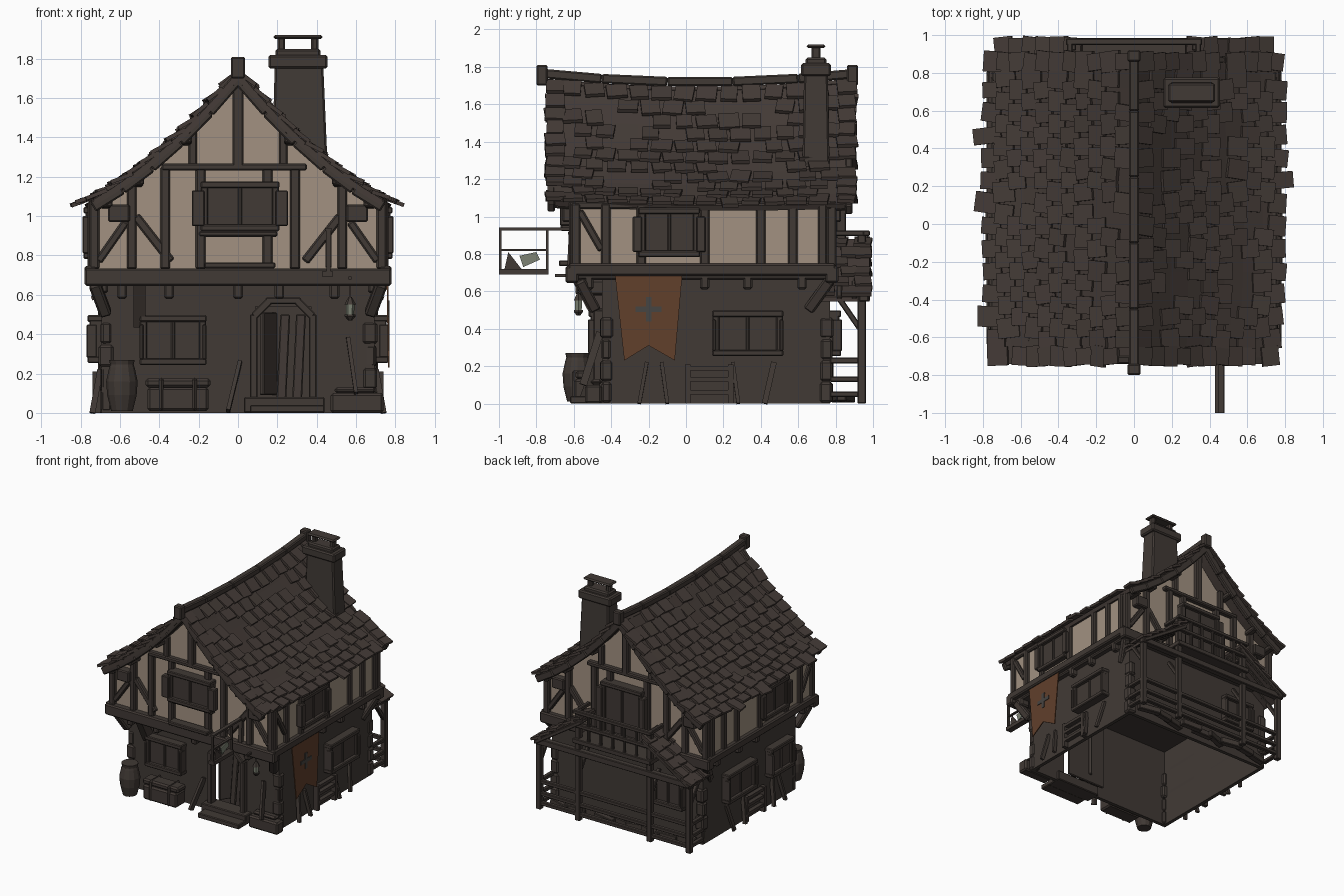
import bpy, bmesh, math, random
from mathutils import Vector, Matrix

if "Cube" in bpy.data.objects:
    bpy.data.objects.remove(bpy.data.objects["Cube"])
random.seed(4)

def material(name, rgb):
    m = bpy.data.materials.new(name)
    m.diffuse_color = (*rgb, 1)
    m.use_nodes = True
    m.node_tree.nodes["Principled BSDF"].inputs["Base Color"].default_value = m.diffuse_color
    return m

TIMBER = material("dark timber", (.052, .041, .035))
STONE = material("dark stone", (.053, .042, .036))
TILE = material("roof tile", (.058, .044, .038))
PLASTER = material("cream plaster", (.36, .285, .22))
CLOTH = material("rust cloth", (.118, .05, .024))
EMBLEM = material("grey emblem", (.062, .058, .054))
GLASS = material("pale glass", (.20, .22, .17))

class Part:
    """Collects boxes, beams and turned shapes into one object."""
    def __init__(self, name, mat, bevel=0):
        self.name, self.mat, self.bevel, self.bm = name, mat, bevel, bmesh.new()
    def cube(self, c, axes, size):
        m = Matrix([a * s for a, s in zip(axes, size)]).transposed().to_4x4()
        bmesh.ops.create_cube(self.bm, size=1, matrix=Matrix.Translation(c) @ m)
    def box(self, x0, x1, y0, y1, z0, z1):
        c = Vector((x0 + x1, y0 + y1, z0 + z1)) / 2
        self.cube(c, Matrix.Identity(3), (abs(x1 - x0), abs(y1 - y0), abs(z1 - z0)))
    def beam(self, a, b, w=.05, t=.05):
        a, b = Vector(a), Vector(b)
        d = (b - a).normalized()
        ref = Vector((1, 0, 0)) if abs(d.x) < abs(d.y) else Vector((0, 1, 0))
        s = d.cross(ref).normalized()
        self.cube((a + b) / 2, (s, d.cross(s), d), (w, t, (b - a).length))
    def lathe(self, c, profile, n=12):
        rings = [[self.bm.verts.new((c[0] + r * math.cos(k * math.tau / n),
                 c[1] + r * math.sin(k * math.tau / n), c[2] + z)) for k in range(n)] for r, z in profile]
        for lo, hi in zip(rings, rings[1:]):
            for k in range(n):
                self.bm.faces.new((lo[k], lo[(k + 1) % n], hi[(k + 1) % n], hi[k]))
        self.bm.faces.new(rings[0][::-1])
        self.bm.faces.new(rings[-1])
    def prism(self, pts, offset):
        f = self.bm.faces.new([self.bm.verts.new(p) for p in pts])
        g = bmesh.ops.extrude_face_region(self.bm, geom=[f])["geom"]
        bmesh.ops.translate(self.bm, vec=offset, verts=[v for v in g if isinstance(v, bmesh.types.BMVert)])
        bmesh.ops.recalc_face_normals(self.bm, faces=self.bm.faces)
    def done(self):
        me = bpy.data.meshes.new(self.name)
        self.bm.to_mesh(me)
        self.bm.free()
        me.materials.append(self.mat)
        ob = bpy.data.objects.new(self.name, me)
        bpy.context.collection.objects.link(ob)
        if self.bevel:
            b = ob.modifiers.new("bevel", 'BEVEL')
            b.width, b.segments = self.bevel, 1
        return ob

# Curved, slightly sagging roof: height by distance from the ridge, and side surface
def height(x, y=.07):
    t = abs(x) / .82
    sag = 1 - ((y - .07) / .84) ** 2
    return 1.74 - t + .30 * t * t - .045 * sag * max(0, 1 - t)
def roof(s, u, y):
    x = u * (.735 + .045 * (1 - ((y - .25) / 1.0) ** 2))
    return Vector((s * x, y, height(x, y)))

# Hollow ground floor walls with an open doorway and no floor
p = Part("ground_floor_walls", STONE)
for s in (-1, 1):
    p.box(s * .665, s * .695, -.45, .77, 0, .67)
p.box(-.68, .68, .74, .77, 0, .67)
p.box(-.68, .09, -.45, -.42, 0, .67)
p.box(.37, .68, -.45, -.42, 0, .67)
p.box(.09, .37, -.45, -.42, .54, .67)
p.done()

# Rough corner stones
p = Part("corner_stones", STONE, .012)
for x in (-.67, .67):
    for y in (-.425, .75):
        for k in range(4):
            a, b = random.uniform(.05, .08), random.uniform(.05, .08)
            p.cube(Vector((x, y, .06 + k * .115)), Matrix.Rotation(random.uniform(-.1, .1), 3, 'Z'), (a, b, .11))
p.done()

# Upper floor and gables
p = Part("upper_plaster_walls", PLASTER)
prof = [(-.74, .72), (.74, .72)] + [(.74 - .185 * k, 0) for k in range(9)]
p.prism([(x, -.59, z or height(x) - .035) for x, z in prof], (0, 1.36, 0))
p.done()

# Floor plate, ring beams and joist ends
p = Part("floor_beams", TIMBER, .01)
p.box(-.74, .74, -.59, .78, .66, .73)
for y in (-.61, .78):
    p.beam((-.78, y, .69), (.78, y, .69), .09, .07)
for s in (-1, 1):
    p.beam((s * .75, -.63, .715), (s * .75, .80, .715), .065, .06)
    for y in (-.52, .1, .33, .62):
        p.box(s * .66, s * .74, y - .025, y + .025, .61, .68)
    for y in (-.57, .77):
        p.beam((s * .67, y * .85, .50), (s * .73, y, .66), .06, .06)
for x in (-.59, -.35, 0, .21, .49):
    p.box(x - .025, x + .025, -.59, -.44, .58, .66)
p.done()

# Timber framing of both gables and both long walls
p = Part("wall_timbers", TIMBER, .008)
for y in (-.60, .78):
    for x in (-.73, -.54, -.37, -.19, .15, .29, .53, .73):
        p.beam((x, y, .73), (x, y, min(1.25, height(x))), .05, .05)
    p.beam((-.39, y, 1.25), (.35, y, 1.25), .035, .06)
    p.beam((0, y, 1.25), (0, y, 1.70), .055, .06)
    p.beam((-.2, y, .91), (.2, y, .91), .03, .06)
    for s in (-1, 1):
        p.beam((s * .23, y, 1.26), (s * .23, y, 1.43), .045, .05)
        p.beam((s * .34, y, .77), (s * .52, y, 1.0), .045, .045)
        p.beam((s * .71, y, .77), (s * .57, y, .97), .04, .045)
        p.box(s * .55, s * .66, y - .06, y + .05, .97, 1.06)
for s in (-1, 1):
    for y in (-.59, -.43, -.24, .10, .40, .57, .73):
        p.beam((s * .74, y, .73), (s * .74, y, 1.07), .05, .05)
    p.beam((s * .74, -.57, 1.03), (s * .74, -.45, .82), .04, .045)
    p.beam((s * .735, -.6, 1.06), (s * .735, .78, 1.06), .04, .05)
p.done()

# Roof deck
p = Part("roof_deck", TILE)
for s in (-1, 1):
    grid = [[p.bm.verts.new(roof(s, i / 8, -.74 + j * .162)) for j in range(11)] for i in range(9)]
    for i in range(8):
        for j in range(10):
            q = (grid[i][j], grid[i + 1][j], grid[i + 1][j + 1], grid[i][j + 1])
            p.bm.faces.new(q if s > 0 else q[::-1])
sol = p.done().modifiers.new("thickness", 'SOLIDIFY')
sol.thickness = .03

# Loose curled shingles laid in rows on a surface function
def shingles(p, surf, s, rows, y0, y1, w, length, skip, edge=0):
    n = max(1, round((y1 - y0) / w))
    for r in range(rows):
        for k in range(n):
            if r < rows - 1 and random.random() < skip:
                continue
            y = y0 + (k + .5 + (.25 if r % 2 else -.25) * (0 < k < n - 1)) * (y1 - y0) / n
            u = (r + .6) / rows
            c = surf(s, u, y)
            d = (surf(s, u + .02, y) - surf(s, u - .02, y)).normalized()
            a = Vector((0, 1, 0))
            nrm = d.cross(a) * s
            d = (d + nrm * random.uniform(.08, .28) + a * random.uniform(-.14, .14)).normalized()
            a = (a - d * a.dot(d)).normalized() * s
            size = length * random.uniform(.85, 1.1)
            if r == rows - 1 and random.random() < edge:
                size += .04
                c = c + d * .02
            p.cube(c + nrm * .016, (d, a, d.cross(a)), (size, w * random.uniform(.72, .95), .02))

p = Part("roof_shingles", TILE)
shingles(p, roof, -1, 11, -.76, .92, .118, .11, .08, .2)
shingles(p, roof, 1, 11, -.76, .92, .118, .11, .2, .2)
p.done()

# Ridge beam, gable edge boards and purlin ends
p = Part("ridge_and_barge_boards", TIMBER, .008)
ys = [-.78, -.45, -.1, .25, .6, .9]
lift = Vector((0, 0, .025))
for a, b in zip(ys, ys[1:]):
    p.beam(roof(1, 0, a) + lift, roof(1, 0, b) + lift, .05, .055)
for y in (-.77, .89):
    p.box(-.035, .035, y - .03, y + .03, 1.70, 1.81)
for y in (-.72, .87):
    for s in (-1, 1):
        for k in range(5):
            p.beam(roof(s, k / 5, y) - 1.4 * lift, roof(s, (k + 1) / 5, y) - 1.4 * lift, .06, .04)
for s in (-1, 1):
    for u in (.35, .68, .9):
        for a, b in ((-.73, -.55), (.75, .88)):
            p.beam(roof(s, u, a) - 2.4 * lift, roof(s, u, b) - 2.4 * lift, .04, .05)
p.done()

# Chimney
p = Part("chimney", STONE, .012)
p.prism([(.17, .62, 1.15), (.46, .62, 1.15), (.46, .77, 1.15), (.17, .77, 1.15)], (0, 0, .62))
for v in p.bm.verts:
    if v.co.z > 1.5:
        v.co.x = .31 + (v.co.x - .315) * .85
        v.co.y = .695 + (v.co.y - .695) * .85
p.box(.155, .455, .615, .775, 1.75, 1.82)
p.box(.19, .42, .64, .75, 1.81, 1.85)
p.box(.18, .43, .645, .745, 1.90, 1.92)
for x in (.22, .39):
    p.box(x - .02, x + .02, .67, .72, 1.84, 1.91)
p.done()

# Windows: axis 'x' faces the sides, 'y' the front and back
def window(p, axis, s, pos, c, w, z0, z1, shutter=0):
    def bx(a0, a1, d0, d1, lo, hi):
        q = (a0, a1, pos + s * d0, pos + s * d1) if axis == 'y' else (pos + s * d0, pos + s * d1, a0, a1)
        p.box(*q, lo, hi)
    h = w / 2
    bx(c - h, c + h, -.02, .04, z0, z1)
    for e in (-1, 1):
        bx(c + e * h - .018, c + e * h + .018, -.02, .06, z0, z1)
        if shutter:
            bx(c + e * h, c + e * (h + shutter), .02, .075, z0 + .01, z1 - .03)
    for z in (z0, z1):
        bx(c - h - .02, c + h + .02, -.03, .07, z - .017, z + .017)
    bx(c - .01, c + .01, 0, .05, z0, z1)

p = Part("windows", TIMBER, .006)
window(p, 'y', -1, -.60, .01, .36, .94, 1.16, .065)
window(p, 'y', -1, -.45, -.33, .30, .26, .48, .02)
window(p, 'y', 1, .78, .01, .34, .73, 1.14, .05)
for s in (-1, 1):
    window(p, 'x', s, s * .715, -.09, .29, .80, 1.03, .05)
    window(p, 'x', s, s * .695, .33, .34, .27, .48, .02)
window(p, 'x', -1, -.695, -.2, .26, .27, .48, .02)
window(p, 'y', 1, .76, -.4, .25, .27, .48, .02)
p.box(-.17, .19, -.68, -.60, .735, .765)   # flower box ledge
p.done()

# Front door: frame with a pointed top, leaf standing ajar, inner screen, steps
p = Part("front_door", TIMBER, .006)
for s in (-1, 1):
    x = .23 + s * .15
    p.beam((x, -.46, .05), (x, -.46, .50), .04, .07)
    p.beam((x, -.46, .49), (.23 + s * .07, -.46, .57), .04, .07)
p.beam((.14, -.46, .57), (.32, -.46, .57), .035, .07)
p.beam((.12, -.42, .30), (.20, -.30, .30), .42, .03)
for x in (.22, .30):
    p.beam((x, -.38, .06), (x + .02, -.36, .50), .05, .02)
p.box(.05, .41, -.33, -.31, .02, .66)
p.box(.03, .44, -.53, -.40, 0, .08)
p.box(.06, .44, -.62, -.52, 0, .04)
p.done()

# Clutter by the walls: barrel, chests, leaning boards, little fences
p = Part("barrel", TIMBER)
p.lathe((-.59, -.58, .01), [(.055, 0), (.075, .08), (.08, .15), (.065, .22), (.06, .235), (.065, .26)])
p.done()
p = Part("chests_and_crates", TIMBER, .012)
p.box(-.46, -.15, -.60, -.47, .01, .13)
p.box(-.47, -.14, -.59, -.48, .13, .175)
for x in (-.39, -.22):
    p.box(x - .012, x + .012, -.61, -.46, .01, .18)
p.box(.47, .74, -.54, -.45, 0, .10)
p.box(.49, .70, -.51, -.45, .10, .13)
p.done()
p = Part("leaning_boards", TIMBER)
p.beam((-.05, -.55, .01), (.01, -.46, .26), .05, .02)
p.beam((-.5, -.46, .45), (-.5, -.57, .66), .07, .06)
p.beam((.6, -.55, .1), (.56, -.46, .38), .04, .02)
for s in (-1, 1):
    for y, d in ((-.25, .04), (-.1, -.03), (.28, -.03), (.42, .05)):
        p.beam((s * .74, y, 0), (s * .70, y + d, .22), .03, .02)
    for z in (.06, .13, .19):
        p.box(s * .70, s * .735, 0, .25, z - .012, z + .012)
    for y in (.01, .24):
        p.box(s * .70, s * .74, y - .015, y + .015, 0, .21)
p.done()

# Back porch: posts, ground rails, stacked logs and the balcony with its railing
p = Part("porch_and_balcony", TIMBER, .005)
for x in (-.69, -.33, .33, .69):
    p.beam((x, .94, 0), (x, .94, .58 if abs(x) > .5 else .92), .045, .045)
    p.beam((x, .93, .40), (x, .82, .56), .03, .03)
for z in (.05, .13, .23):
    p.beam((-.71, .94, z), (.71, .94, z), .03, .035)
    for s in (-1, 1):
        p.beam((s * .69, .77, z), (s * .69, .95, z), .03, .035)
for k in range(9):
    x = -.56 + k * .14
    p.beam((x - .09, .80 + .04 * (k % 3), .03), (x + .09, .83 + .03 * (k % 2), .04), .05, .05)
p.beam((-.72, .95, .57), (.72, .95, .57), .05, .05)
p.box(-.36, .36, .78, .985, .65, .69)
for z in (.80, .91):
    p.beam((-.36, .965, z), (.36, .965, z), .03, .035)
    for s in (-1, 1):
        p.beam((s * .34, .79, z), (s * .34, .97, z), .03, .03)
for k in range(-2, 3):
    p.beam((k * .11, .965, .68), (k * .11, .965, .91), .022, .022)
for s in (-1, 1):
    for y in (.82, .90, .97):
        p.beam((s * .28, y, .84), (s * .71, y, .56), .03, .03)
p.done()

# Porch side roofs sloping outward from the balcony
def porch_roof(s, u, y):
    return Vector((s * (.27 + .44 * u), y, .88 - .31 * u))
p = Part("porch_roof", TILE)
for s in (-1, 1):
    p.prism([porch_roof(s, 0, .77), porch_roof(s, 1, .70), porch_roof(s, 1, .98), porch_roof(s, 0, .98)], (0, 0, -.025))
    shingles(p, porch_roof, s, 6, .70, .995, .10, .10, .05)
p.done()

# Hanging frame sign and lantern at the front
p = Part("hanging_sign", TIMBER)
p.box(.445, .475, -1, -.60, .925, .94)
p.box(.43, .48, -1, -.735, .69, .72)
p.box(.45, .47, -1, -.735, .815, .825)
for y in (-.993, -.742):
    p.box(.45, .47, y - .007, y + .007, .70, .93)
p.beam((.46, -.62, .74), (.46, -.61, .94), .03, .03)
p.prism([(.455, -.97, .72), (.455, -.88, .72), (.455, -.95, .81)], (.01, 0, 0))
p.beam((.57, -.70, .685), (.57, -.58, .685), .015, .015)
p.box(.567, .573, -.578, -.572, .58, .69)
p.lathe((.57, -.575, .47), [(.01, 0), (.028, .02), (.028, .03)], 6)
p.lathe((.57, -.575, .55), [(.03, 0), (.008, .04)], 6)
p.done()
p = Part("sign_and_lantern_glass", GLASS)
p.prism([(.455, -.87, .73), (.455, -.78, .77), (.455, -.80, .81), (.455, -.89, .79)], (.01, 0, 0))
p.lathe((.57, -.575, .50), [(.02, 0), (.022, .05)], 6)
p.done()

# Swallow-tailed banner with a cross emblem on the right wall
p = Part("banner", CLOTH)
p.prism([(.755, -.38, .69), (.755, -.02, .69), (.762, -.06, .23), (.762, -.2, .31), (.762, -.33, .23)], (.008, 0, 0))
p.done()
p = Part("banner_emblem", EMBLEM)
p.box(.764, .771, -.27, -.13, .49, .52)
p.box(.764, .771, -.215, -.185, .44, .57)
p.done()
